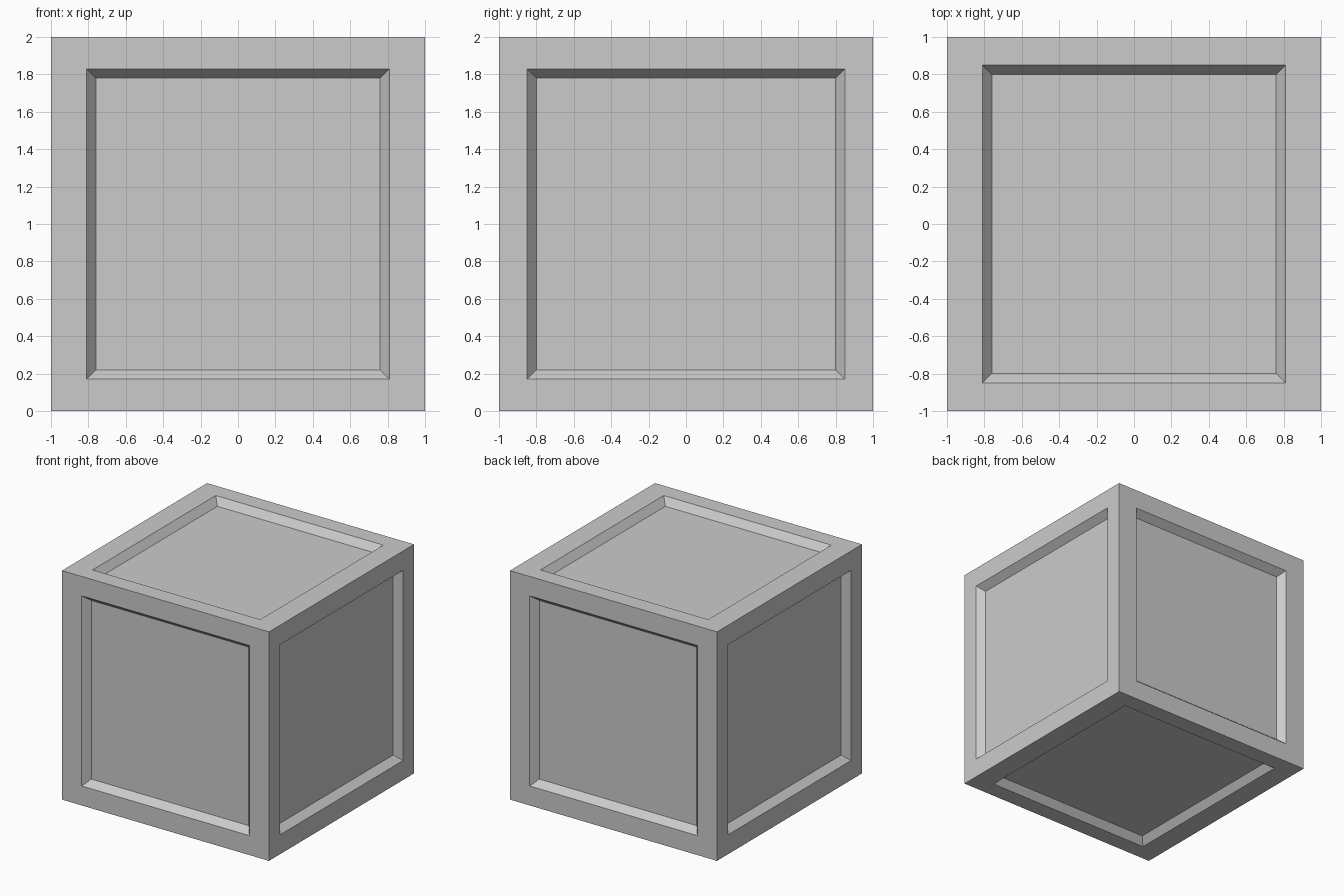
import bpy, bmesh

if "Cube" in bpy.data.objects:
    bpy.data.objects.remove(bpy.data.objects["Cube"])

OPENING = (0.81, 0.85, 0.83)   # half size of the panel openings along x, y, z
SLOPE, DEPTH = 0.05, 0.062     # width and depth of the sloped panel border


def inset_to(bm, face, half, height):
    """Inset a cube face to given half sizes, at a given distance from centre."""
    bmesh.ops.inset_individual(bm, faces=[face], thickness=0.02)
    n = face.normal.copy()
    axis = max(range(3), key=lambda i: abs(n[i]))
    for v in face.verts:
        for i in range(3):
            size = height if i == axis else half[i]
            v.co[i] = size if v.co[i] > 0 else -size


# Crate: cube with a recessed panel in each of its six sides
bm = bmesh.new()
bmesh.ops.create_cube(bm, size=2)
bm.normal_update()
for face in list(bm.faces):
    inset_to(bm, face, OPENING, 1)
    inset_to(bm, face, [h - SLOPE for h in OPENING], 1 - DEPTH)
bmesh.ops.translate(bm, verts=bm.verts, vec=(0, 0, 1))
bmesh.ops.recalc_face_normals(bm, faces=bm.faces)

mesh = bpy.data.meshes.new("panelled_crate")
bm.to_mesh(mesh)
bm.free()
bpy.context.collection.objects.link(bpy.data.objects.new("panelled_crate", mesh))
